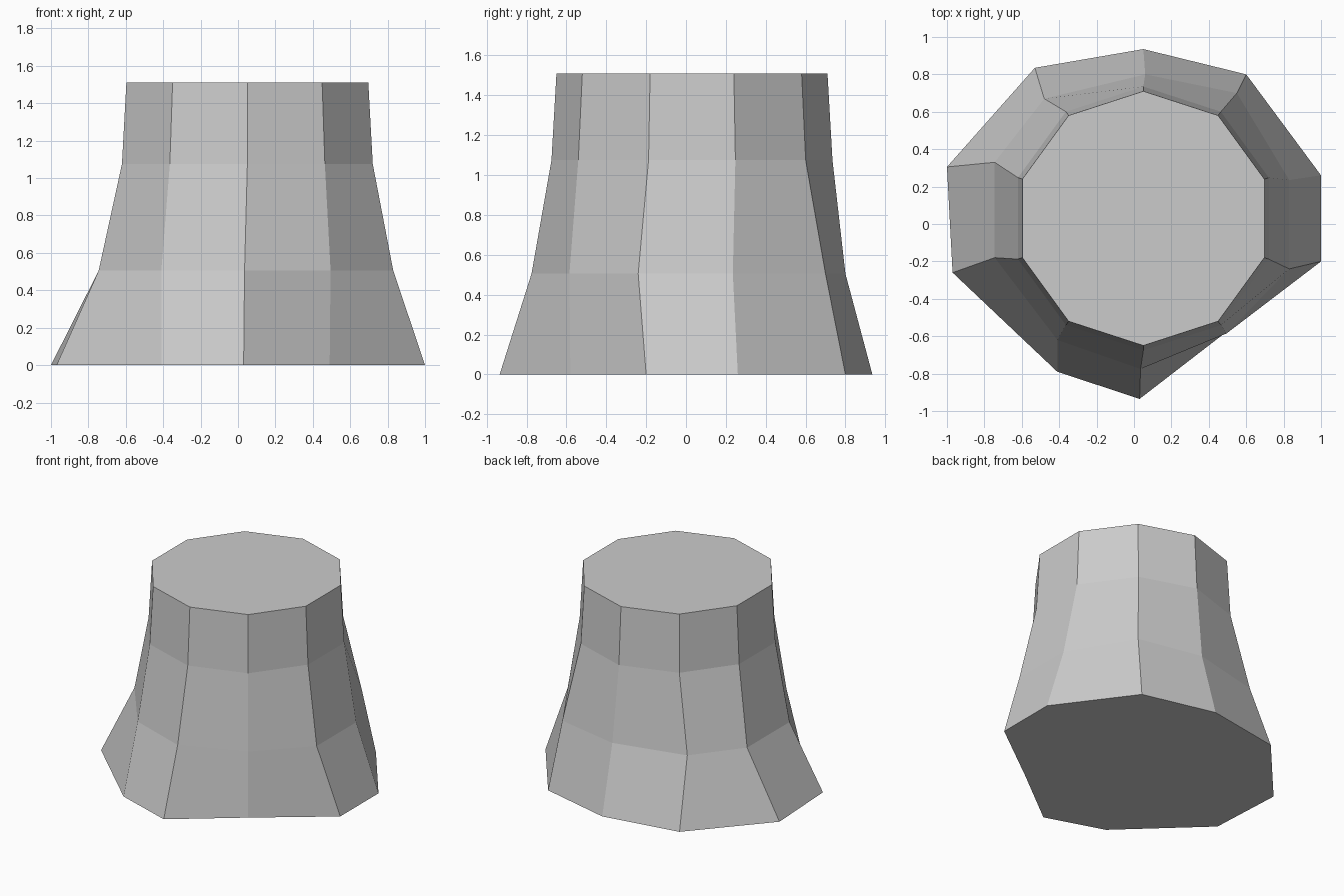
import bpy
import bmesh
from math import sin, cos, tau

cube = bpy.data.objects.get("Cube")
if cube:
    bpy.data.objects.remove(cube, do_unlink=True)

SIDES = 10

# Plain grey stone
stone = bpy.data.materials.new("grey_stone")
stone.use_nodes = True
grey = (0.6, 0.6, 0.6, 1)
stone.diffuse_color = grey
bsdf = stone.node_tree.nodes["Principled BSDF"]
bsdf.inputs["Base Color"].default_value = grey
bsdf.inputs["Roughness"].default_value = 0.9


def regular_ring(radius, cx=0.05, cy=0.03):
    """Decagon outline, clockwise from the back."""
    return [(cx + radius * sin(tau * i / SIDES), cy + radius * cos(tau * i / SIDES))
            for i in range(SIDES)]


# Uneven flared foot and the waist above it, clockwise from the back
foot = [(0.05, 0.935), (0.60, 0.80), (1.0, 0.26), (1.0, -0.20), (0.49, -0.58),
        (0.03, -0.935), (-0.41, -0.79), (-0.97, -0.26), (-1.0, 0.305), (-0.53, 0.835)]
waist = [(0.06, 0.80), (0.55, 0.70), (0.83, 0.235), (0.83, -0.24), (0.495, -0.585),
         (0.035, -0.775), (-0.41, -0.62), (-0.745, -0.18), (-0.745, 0.33), (-0.48, 0.67)]

levels = [(0, foot), (0.505, waist), (1.075, regular_ring(0.705)), (1.51, regular_ring(0.68))]

# Loft the trunk through its rings and cap both ends
bm = bmesh.new()
rings = [[bm.verts.new((x, y, z)) for x, y in outline] for z, outline in levels]
for low, high in zip(rings, rings[1:]):
    for i in range(SIDES):
        j = (i + 1) % SIDES
        bm.faces.new((low[i], high[i], high[j], low[j]))
bm.faces.new(rings[0])
bm.faces.new(reversed(rings[-1]))
bmesh.ops.recalc_face_normals(bm, faces=bm.faces)

mesh = bpy.data.meshes.new("flared_pedestal")
bm.to_mesh(mesh)
bm.free()
mesh.materials.append(stone)
pedestal = bpy.data.objects.new("flared_pedestal", mesh)
bpy.context.collection.objects.link(pedestal)
